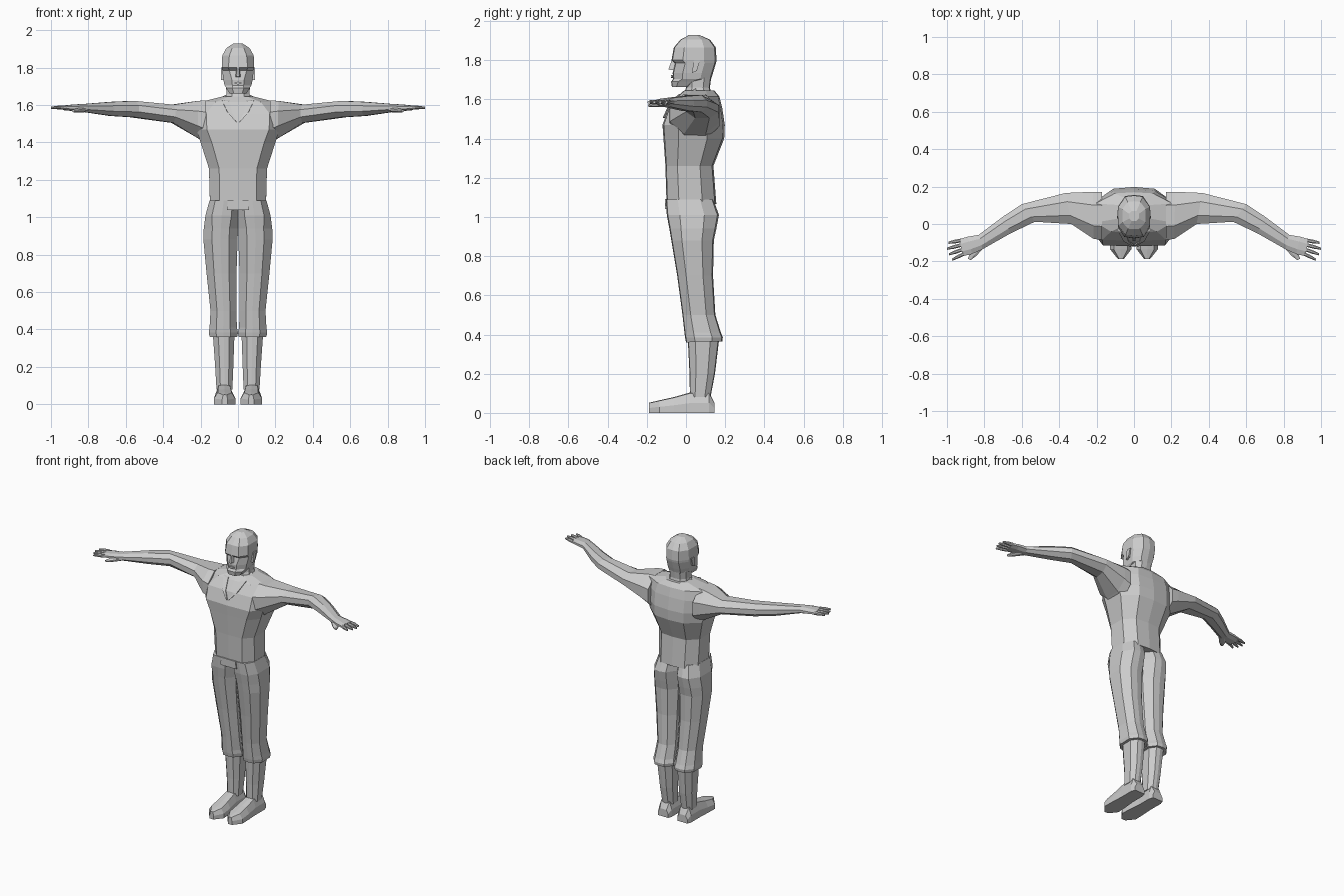
import bpy, bmesh
from mathutils import Vector

cloth = bpy.data.materials.new("plain grey")
cloth.diffuse_color = (0.6, 0.6, 0.6, 1)


def loft(name, rings, mirror=False):
    """Skin a stack of equal-length rings and cap both ends."""
    bm = bmesh.new()
    vs = [[bm.verts.new(p) for p in r] for r in rings]
    n = len(rings[0])
    for a, b in zip(vs, vs[1:]):
        for i in range(n):
            j = (i + 1) % n
            bm.faces.new((a[i], a[j], b[j], b[i]))
    bm.faces.new(vs[0])
    bm.faces.new(vs[-1])
    bmesh.ops.recalc_face_normals(bm, faces=bm.faces)
    me = bpy.data.meshes.new(name)
    bm.to_mesh(me)
    bm.free()
    me.materials.append(cloth)
    ob = bpy.data.objects.new(name, me)
    bpy.context.collection.objects.link(ob)
    if mirror:
        m = ob.modifiers.new("mirror", 'MIRROR')
        m.use_mirror_merge = False
    return ob


def level(z, x0, x1, yf, yb, kf=0.6, kb=0.6, dz=0.0, f=0.25, b=0.72):
    """Horizontal ten-sided section; kf/kb are the widths of front and back.
    dz raises the front edge."""
    c, w, d = (x0 + x1) / 2, (x1 - x0) / 2, yb - yf
    ym, yn = yf + d * f, yf + d * b
    pts = [(0, yf), (kf, yf + d * .02), (1, ym), (1, yn), (kb, yb - d * .03), (0, yb),
           (-kb, yb - d * .03), (-1, yn), (-1, ym), (-kf, yf + d * .02)]
    return [(c + k * w, y, z + dz * (yb - y) / d) for k, y in pts]


def limb(front, back, zb, zt):
    """Eight-sided arm section between a front and a back (x, y) point."""
    f, b = Vector(front), Vector(back)
    zm, h = (zb + zt) / 2, (zt - zb) / 2
    out = []
    for t, k in ((0, -.35), (.28, -1), (.72, -1), (1, -.4), (1, .4), (.72, 1), (.28, 1), (0, .45)):
        p = f.lerp(b, t)
        out.append((p.x, p.y, zm + k * h))
    return out


# Shirt
loft("shirt", [
    level(1.065, -.15, .15, -.10, .155, .65, .6, .02),
    level(1.26, -.155, .155, -.105, .14, .65, .6),
    level(1.40, -.20, .20, -.115, .195, .7, .55),
    level(1.47, -.222, .222, -.12, .198, .75, .5),
    level(1.555, -.225, .225, -.09, .185, .75, .5),
    level(1.615, -.205, .205, -.045, .17, .6, .5),
    level(1.645, -.085, .085, -.01, .145, .6, .6),
])

# Fly panel shown under the notched hem, and open collar
loft("fly_panel", [[(x, y, z) for x, z in ((-.06, 1.04), (.06, 1.04), (.055, 1.092), (-.055, 1.092))]
                   for y in (-.107, -.09)])
loft("collar", [
    [(.004, -.117, 1.505), (.012, -.117, 1.51), (.012, -.10, 1.51), (.004, -.10, 1.505)],
    [(.03, -.094, 1.555), (.055, -.094, 1.56), (.055, -.07, 1.56), (.03, -.07, 1.555)],
    [(.045, -.045, 1.62), (.085, -.04, 1.625), (.085, 0, 1.61), (.045, 0, 1.61)],
    [(.055, .05, 1.66), (.085, .05, 1.645), (.085, .06, 1.61), (.055, .06, 1.61)],
], True)

# Arms, palms, fingers and thumbs
loft("arm", [
    limb((.17, -.085), (.17, .172), 1.395, 1.625),
    limb((.215, -.08), (.22, .172), 1.425, 1.622),
    limb((.335, .0), (.365, .166), 1.505, 1.602),
    limb((.53, .012), (.60, .106), 1.535, 1.622),
    limb((.66, -.05), (.70, .04), 1.542, 1.617),
    limb((.81, -.135), (.83, -.058), 1.562, 1.606),
    limb((.865, -.16), (.89, -.068), 1.568, 1.603),
    limb((.915, -.172), (.935, -.082), 1.572, 1.598),
], True)
for i, tip in enumerate([(.972, -.19), (.99, -.162), (1.0, -.132), (.992, -.10)]):
    y = -.160 + i * .024
    x = .91 + i * .005
    loft("finger_%d" % (i + 1), [
        limb((x, y - .010), (x, y + .010), 1.574, 1.597),
        limb(((x + tip[0]) / 2, (y + tip[1]) / 2 - .010),
             ((x + tip[0]) / 2, (y + tip[1]) / 2 + .010), 1.577, 1.597),
        limb((tip[0], tip[1] - .006), (tip[0], tip[1] + .006), 1.58, 1.591)], True)
loft("thumb", [
    limb((.80, -.125), (.845, -.10), 1.562, 1.59),
    limb((.845, -.172), (.875, -.15), 1.56, 1.582),
    limb((.873, -.193), (.888, -.185), 1.562, 1.575)], True)

# Trousers: one leg, mirrored
loft("trouser_leg", [
    level(.365, .004, .152, .0, .185, .5, .5, -.005),
    level(.385, .0, .156, -.005, .188, .5, .5),
    level(.41, .006, .152, -.008, .178, .5, .5),
    level(.50, .008, .147, -.018, .15, .5, .5),
    level(.70, .008, .168, -.045, .138, .5, .5),
    level(.88, .002, .185, -.075, .142, .5, .5),
    level(.94, .0, .183, -.085, .155, .5, .5),
    level(1.01, .0, .174, -.098, .168, .6, .5),
    level(1.09, .0, .152, -.103, .14, .6, .5),
], True)

# Shins and shoes
loft("shin", [
    level(.08, .03, .115, .02, .125, .5, .5),
    level(.20, .025, .122, .018, .148, .5, .5),
    level(.40, .018, .136, .008, .172, .5, .5)], True)


def shoe(y, x0, x1, h):
    i = (x1 - x0) * .18
    return [(x0, y, 0), (x1, y, 0), (x1, y, h * .5), (x1 - i, y, h),
            ((x0 + x1) / 2, y, h * 1.04), (x0 + i, y, h), (x0, y, h * .5)]


loft("shoe", [shoe(-.188, .055, .085, .05), shoe(-.135, .014, .128, .062),
              shoe(-.06, .018, .126, .078), shoe(.02, .026, .122, .10),
              shoe(.118, .026, .122, .10), shoe(.145, .035, .112, .05)], True)

# Neck and head
loft("neck", [
    level(1.60, -.078, .078, -.02, .135, .5, .6),
    level(1.66, -.062, .062, .0, .122, .5, .6),
    level(1.76, -.066, .066, .0, .135, .5, .6)])
loft("head", [
    level(1.662, -.045, .045, -.072, .02, .5, .7),
    level(1.69, -.062, .062, -.076, .07, .5, .6),
    level(1.705, -.072, .072, -.066, .128, .42, .6),
    level(1.735, -.078, .078, -.068, .138, .42, .6),
    level(1.785, -.084, .084, -.056, .153, .55, .55),
    level(1.80, -.086, .086, -.074, .156, .6, .55),
    level(1.865, -.084, .084, -.062, .152, .55, .55),
    level(1.905, -.062, .062, -.028, .122, .5, .55),
    level(1.928, -.026, .026, .015, .07, .5, .5)])

# Nose, lips and ears
loft("nose", [
    [(-.016, -.055, 1.748), (.016, -.055, 1.748), (.007, -.090, 1.752), (-.007, -.090, 1.752)],
    [(-.007, -.055, 1.80), (.007, -.055, 1.80), (.004, -.073, 1.80), (-.004, -.073, 1.80)]])
loft("lips", [[(-.022, y, 1.718), (0, y - .004, 1.709), (.022, y, 1.718), (0, y - .004, 1.725)]
              for y in (-.074, -.055)])
loft("ear", [[(x, y, z) for y, z in ((.03, 1.735), (.055, 1.745), (.072, 1.80), (.04, 1.80))]
             for x in (.07, .092)], True)
